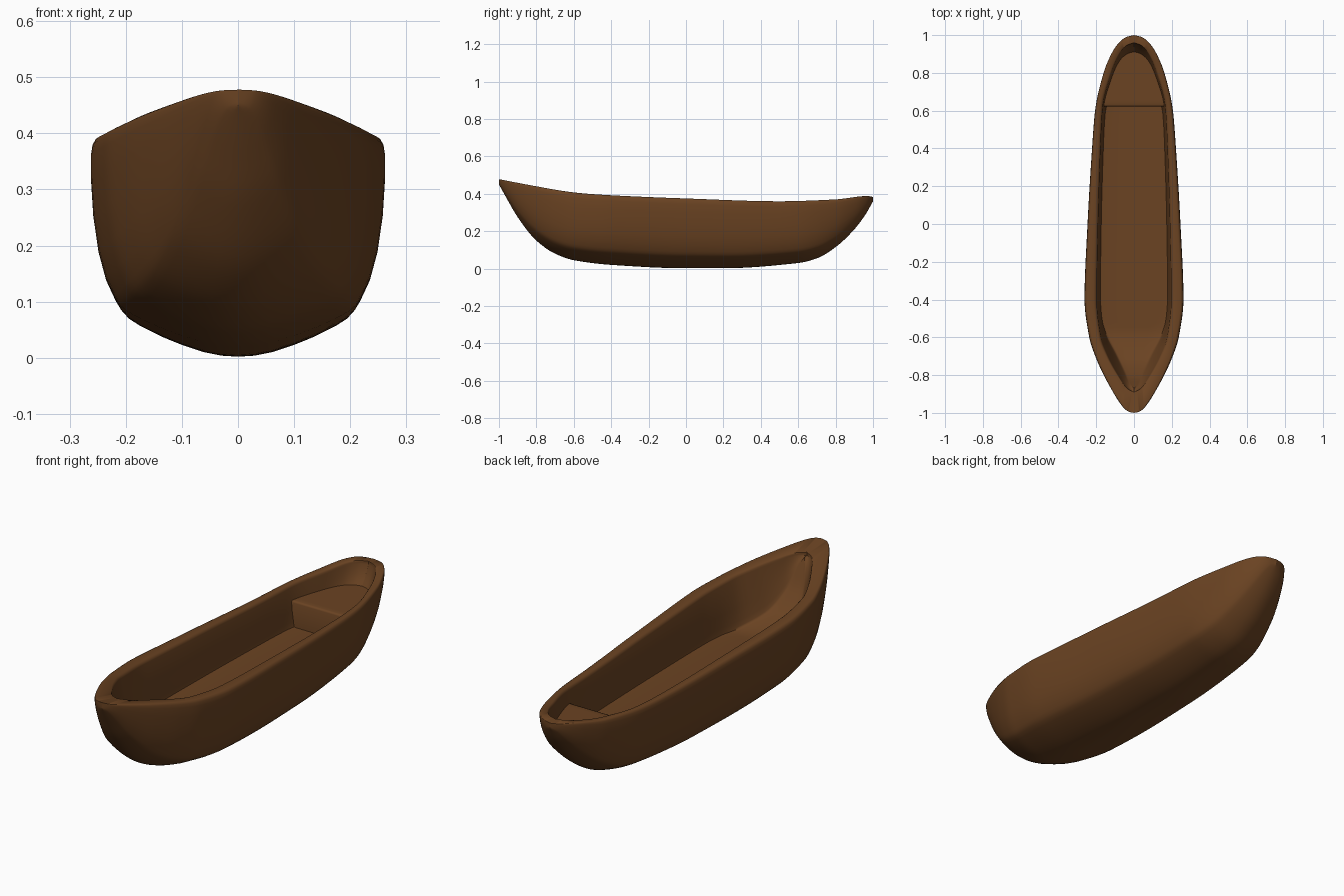
import bpy, bmesh, math

cube = bpy.data.objects.get("Cube")
if cube:
    bpy.data.objects.remove(cube)

# Brown wood colour shared by every part
wood = bpy.data.materials.new("brown_wood")
wood.use_nodes = True
colour = (0.145, 0.056, 0.016, 1)
wood.diffuse_color = colour
wood.node_tree.nodes["Principled BSDF"].inputs["Base Color"].default_value = colour


def curve(keys):
    """Return a smooth function through (position, value) keys without overshoot."""
    slopes = [(b[1] - a[1]) / (b[0] - a[0]) for a, b in zip(keys, keys[1:])]
    tangents = [slopes[0]]
    for a, b in zip(slopes, slopes[1:]):
        tangents.append(2 * a * b / (a + b) if a * b > 0 else 0)
    tangents.append(slopes[-1])

    def value(y):
        y = min(max(y, keys[0][0]), keys[-1][0])
        i = 0
        while i < len(slopes) - 1 and y > keys[i + 1][0]:
            i += 1
        (start, a), (end, b) = keys[i], keys[i + 1]
        span = end - start
        t = (y - start) / span
        ease = t * t * (3 - 2 * t)
        lead = t * (1 - t) ** 2 * tangents[i]
        trail = t * t * (t - 1) * tangents[i + 1]
        return a + (b - a) * ease + span * (lead + trail)
    return value


def lerp(a, b, t):
    return a + (b - a) * t


def finish(bm, name):
    bmesh.ops.remove_doubles(bm, verts=bm.verts, dist=0.0005)
    bmesh.ops.recalc_face_normals(bm, faces=bm.faces)
    mesh = bpy.data.meshes.new(name)
    bm.to_mesh(mesh)
    bm.free()
    mesh.materials.append(wood)
    part = bpy.data.objects.new(name, mesh)
    bpy.context.collection.objects.link(part)
    bpy.ops.object.select_all(action="DESELECT")
    part.select_set(True)
    bpy.context.view_layer.objects.active = part
    bpy.ops.object.shade_smooth_by_angle(angle=math.radians(50))
    return part


# Lines of the hull along its length
beam = curve([(-1, 0), (-.995, .025), (-.98, .048), (-.95, .073), (-.9, .105), (-.8, .16),
              (-.7, .205), (-.6, .237), (-.4, .262), (0, .246), (.4, .222), (.6, .206),
              (.8, .161), (.9, .12), (.96, .08), (.99, .04), (1, 0)])
sheer = curve([(-1, .478), (-.8, .44), (-.6, .407), (-.4, .392), (0, .375),
               (.5, .36), (.8, .37), (.97, .388), (1, .383)])
keel = curve([(-1, .45), (-.95, .36), (-.9, .275), (-.8, .15), (-.7, .08), (-.6, .045),
              (-.4, .02), (0, .002), (.2, .002), (.6, .03), (.7, .055), (.8, .115),
              (.9, .21), (.96, .29), (1, .36)])
opening = curve([(-.89, 0), (-.87, .035), (-.8, .085), (-.7, .14), (-.6, .178), (-.4, .2),
                 (0, .193), (.4, .18), (.62, .168), (.8, .12), (.9, .077), (.945, .037), (.96, 0)])
floor = curve([(-.87, .44), (-.8, .31), (-.7, .215), (-.55, .17), (.64, .17), (.9, .275)])
floor_width = curve([(-.87, .45), (-.7, .65), (-.5, .88), (.9, .92)])
end_roundness = curve([(-1, .6), (-.6, 0), (.6, 0), (1, .6)])

# Outer cross-section as fractions of half beam and of height
SECTION = [(0, 0), (.12, .005), (.25, .022), (.4, .055), (.55, .095), (.7, .145), (.77, .175),
           (.81, .205), (.84, .24), (.9, .33), (.95, .46), (.985, .63), (1, .8), (1, .92),
           (.99, .965), (.97, .99), (.94, 1)]


def half_section(t):
    """Points from the keel, over the rim and down to the middle of the floor."""
    y = lerp(-1, 1, t)
    w, low, top = beam(y), keel(y), sheer(y)
    points = []
    for u, v in SECTION:
        round_u = math.sqrt(1 - (1 - v) ** 2)
        if v < .9:
            u = lerp(u, round_u, end_roundness(y))
        points.append((w * u, y, lerp(low, top, v)))
    lip_y, deck_y = lerp(-.89, .96, t), lerp(-.87, .9, t)
    w, top, base = opening(lip_y), sheer(lip_y), floor(deck_y)
    base = min(base, top - .015)
    for scale, drop in [(1.07, .001), (1.03, .003), (1, .008), (.985, .015)]:
        points.append((w * scale, lip_y, top - drop))
    # Inner wall, rounded corner and floor
    narrow = floor_width(deck_y)
    for blend, rise in [(.5, .4), (.8, .15), (.92, .04), (1, .01)]:
        points.append((w * lerp(.985, narrow, blend), lerp(lip_y, deck_y, blend),
                       lerp(base, top - .015, rise)))
    for share in (.93, .5, 0):
        points.append((w * narrow * share, deck_y, base))
    return points


# Hull: mirrored sections lofted from bow to stern
STATIONS = 96
bm = bmesh.new()
rings = []
for i in range(STATIONS + 1):
    half = half_section((1 - math.cos(math.pi * i / STATIONS)) / 2)
    loop = half + [(-x, y, z) for x, y, z in half[-2:0:-1]]
    rings.append([bm.verts.new(p) for p in loop])
for a, b in zip(rings, rings[1:]):
    for j in range(len(a)):
        k = (j + 1) % len(a)
        bm.faces.new((a[j], a[k], b[k], b[j]))
finish(bm, "hull")

# Stern seat: flat top with a softened edge and an upright bulkhead
bm = bmesh.new()
SEAT = .29
rows = [(.622, .16), (.622, SEAT - .008), (.625, SEAT - .002), (.632, SEAT)]
rows += [(lerp(.632, .94, i / 14), SEAT) for i in range(1, 15)]
strip = []
for y, z in rows:
    w = opening(y) * .99
    strip.append([bm.verts.new((x, y, z)) for x in (-w, w)])
for a, b in zip(strip, strip[1:]):
    bm.faces.new((a[0], a[1], b[1], b[0]))
finish(bm, "stern_seat")
